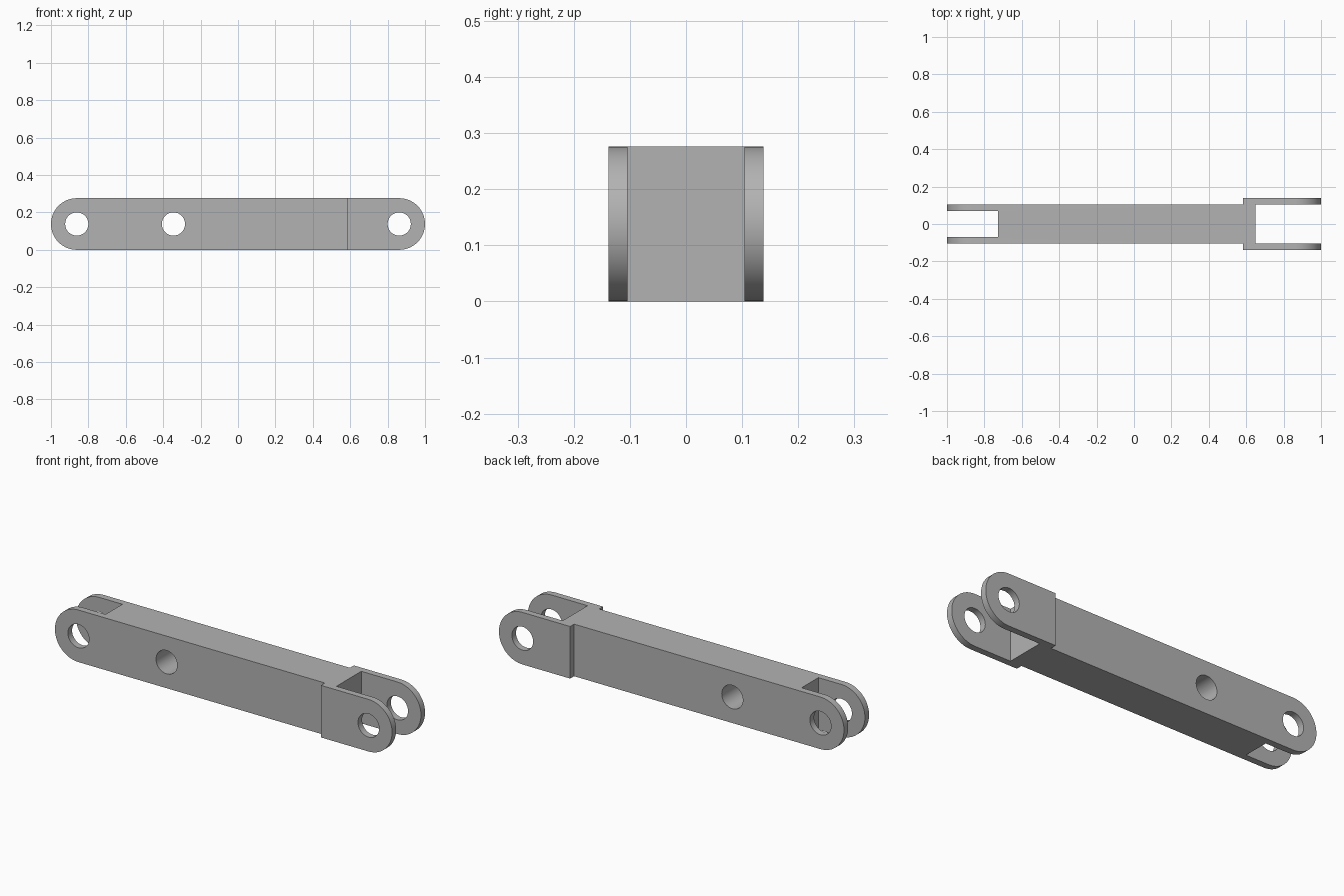
import bpy
import bmesh
from math import cos, sin, pi, radians

default = bpy.data.objects.get("Cube")
if default:
    bpy.data.objects.remove(default, do_unlink=True)

R = 0.138            # end radius, half the height
PIVOT = 1 - R        # distance of the end pins from the middle
HOLE = 0.062

grey = bpy.data.materials.new("plain grey")
grey.use_nodes = True
colour = (0.45, 0.45, 0.45, 1)
grey.diffuse_color = colour
grey.node_tree.nodes["Principled BSDF"].inputs["Base Color"].default_value = colour


def prism(name, profile, y0, y1):
    """Extrude an x-z profile from y0 to y1."""
    bm = bmesh.new()
    face = bm.faces.new([bm.verts.new((x, y0, z)) for x, z in profile])
    new = bmesh.ops.extrude_face_region(bm, geom=[face])["geom"]
    verts = [v for v in new if isinstance(v, bmesh.types.BMVert)]
    bmesh.ops.translate(bm, vec=(0, y1 - y0, 0), verts=verts)
    bmesh.ops.recalc_face_normals(bm, faces=bm.faces)
    mesh = bpy.data.meshes.new(name)
    bm.to_mesh(mesh)
    bm.free()
    mesh.materials.append(grey)
    obj = bpy.data.objects.new(name, mesh)
    bpy.context.collection.objects.link(obj)
    return obj


def arc(cx, radius, start, sweep, steps):
    return [(cx + radius * cos(start + sweep * i / steps),
             R + radius * sin(start + sweep * i / steps)) for i in range(steps + 1)]


def block(name, x0, x1, y0, y1):
    return prism(name, [(x0, -0.1), (x1, -0.1), (x1, 0.4), (x0, 0.4)], y0, y1)


# Round-ended bar at the full width of the wide fork
link = prism("link_bar", arc(PIVOT, R, -pi / 2, pi, 32) + arc(-PIVOT, R, pi / 2, pi, 32), -R, R)

# Side relief that narrows the shank, then the slots of both forks
cutters = [
    block("relief_front", -1.2, 0.583, -0.3, -0.105),
    block("relief_back", -1.2, 0.583, 0.105, 0.3),
    block("narrow_slot", -1.2, -0.727, -0.07, 0.07),
    block("wide_slot", 0.65, 1.2, -0.104, 0.104),
]
# Pin holes at both ends and one through the shank
for x in (-PIVOT, -0.345, PIVOT):
    cutters.append(prism("pin_hole", arc(x, HOLE, 0, 2 * pi, 48)[:-1], -0.3, 0.3))

for cutter in cutters:
    cutter.hide_render = True
    mod = link.modifiers.new(cutter.name, "BOOLEAN")
    mod.operation = "DIFFERENCE"
    mod.solver = "EXACT"
    mod.object = cutter

# Bake the cuts and drop the cutters
bpy.context.view_layer.update()
evaluated = link.evaluated_get(bpy.context.evaluated_depsgraph_get())
cut_mesh = bpy.data.meshes.new_from_object(evaluated)
link.modifiers.clear()
link.data = cut_mesh
for cutter in cutters:
    bpy.data.objects.remove(cutter, do_unlink=True)

# Smooth rounds with sharp edges
bpy.ops.object.select_all(action="DESELECT")
link.select_set(True)
bpy.context.view_layer.objects.active = link
bpy.ops.object.shade_smooth_by_angle(angle=radians(30))
